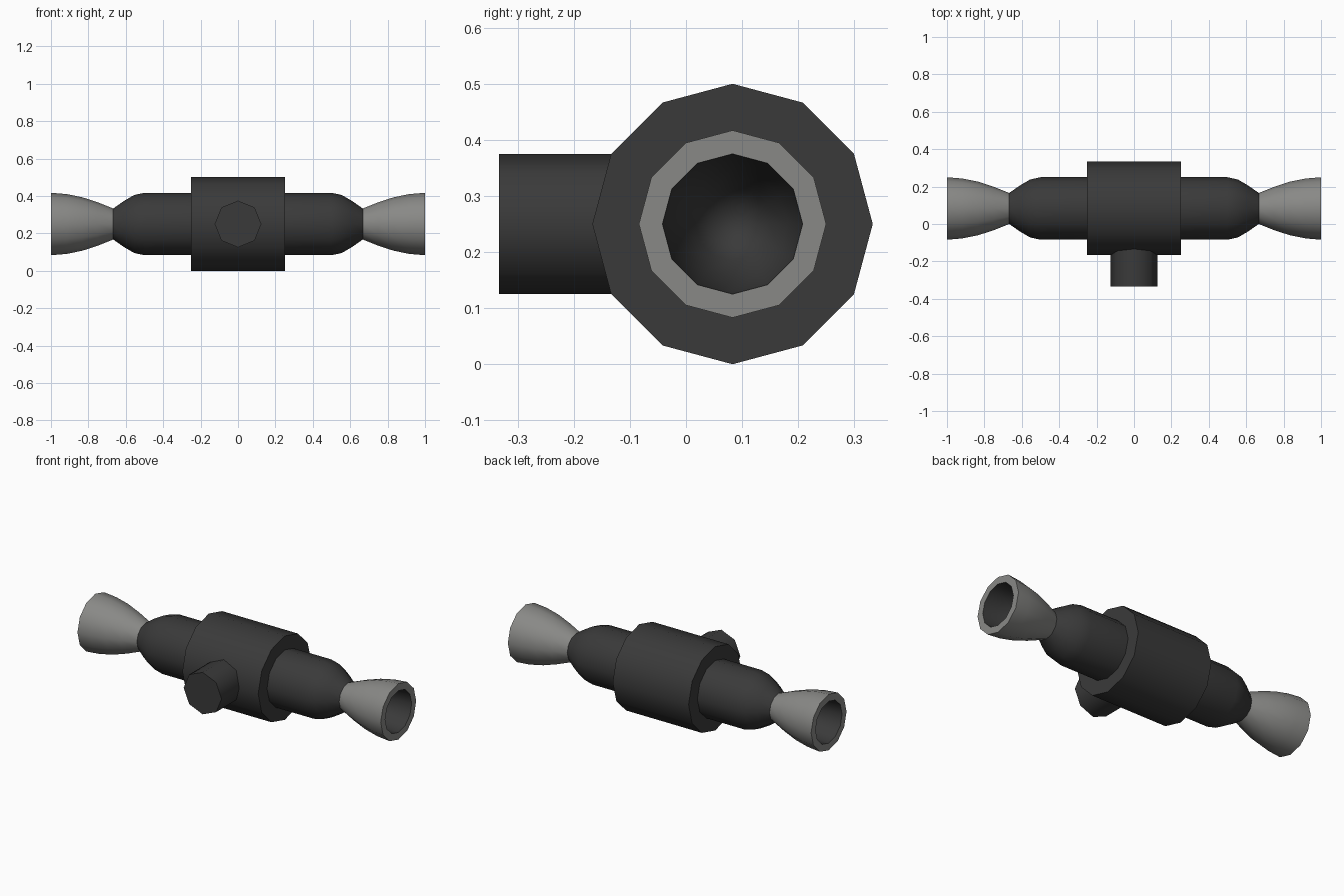
import bpy, bmesh, math
from mathutils import Vector

if "Cube" in bpy.data.objects:
    bpy.data.objects.remove(bpy.data.objects["Cube"])

CY, CZ = 0.083, 0.25   # main axis runs along x through this point


def material(name, v):
    m = bpy.data.materials.new(name)
    m.diffuse_color = (*v, 1)
    m.use_nodes = True
    m.node_tree.nodes["Principled BSDF"].inputs["Base Color"].default_value = m.diffuse_color
    return m


DARK = material("dark metal", (0.042, 0.042, 0.042))
GREY = material("grey metal", (0.25, 0.25, 0.24))


def lathe(name, profile, sides, origin, axis, mats, dark_from=None):
    """Spin (distance, radius) points round an axis; both ends are capped.
    Bands from index dark_from onward use the second material."""
    a = Vector(axis)
    u = Vector((0, 0, 1))
    v = a.cross(u)
    bm = bmesh.new()
    rings = []
    for d, r in profile:
        rings.append([bm.verts.new(Vector(origin) + a * d
                      + u * (r * math.cos(t * math.tau / sides))
                      + v * (r * math.sin(t * math.tau / sides)))
                      for t in range(sides)])
    for i in range(len(rings) - 1):
        for k in range(sides):
            n = (k + 1) % sides
            f = bm.faces.new((rings[i][k], rings[i][n], rings[i + 1][n], rings[i + 1][k]))
            if dark_from is not None and i >= dark_from:
                f.material_index = 1
    bm.faces.new(rings[0])
    end = bm.faces.new(rings[-1])
    end.material_index = 0 if dark_from is None else 1
    bmesh.ops.recalc_face_normals(bm, faces=bm.faces)
    me = bpy.data.meshes.new(name)
    bm.to_mesh(me)
    bm.free()
    ob = bpy.data.objects.new(name, me)
    bpy.context.collection.objects.link(ob)
    for m in mats:
        me.materials.append(m)
    bpy.ops.object.select_all(action='DESELECT')
    ob.select_set(True)
    bpy.context.view_layer.objects.active = ob
    bpy.ops.object.shade_smooth_by_angle(angle=math.radians(50))
    return ob


# central drum
lathe("drum", [(-0.25, 0.25), (0.25, 0.25)], 12, (0, CY, CZ), (1, 0, 0), [DARK])

# mounting stub on the front
lathe("front_stub", [(0, 0.125), (0.333, 0.125)], 8, (0, 0, CZ), (0, -1, 0), [DARK])

# tapered chambers and flared hollow nozzles on both sides
chamber = [(0.2, 0.167), (0.5, 0.167), (0.555, 0.155), (0.61, 0.123), (0.667, 0.083)]
nozzle = [(0.667, 0.083), (0.75, 0.116), (0.833, 0.143), (0.917, 0.160), (1.0, 0.167),
          (1.0, 0.125), (0.917, 0.118), (0.833, 0.099), (0.75, 0.066), (0.71, 0.03)]
for side, s in (("right", 1), ("left", -1)):
    lathe(side + "_chamber", chamber, 12, (0, CY, CZ), (s, 0, 0), [DARK])
    lathe(side + "_nozzle", nozzle, 12, (0, CY, CZ), (s, 0, 0), [GREY, DARK], dark_from=5)
    # rim is the flat band between the two radii at the mouth
